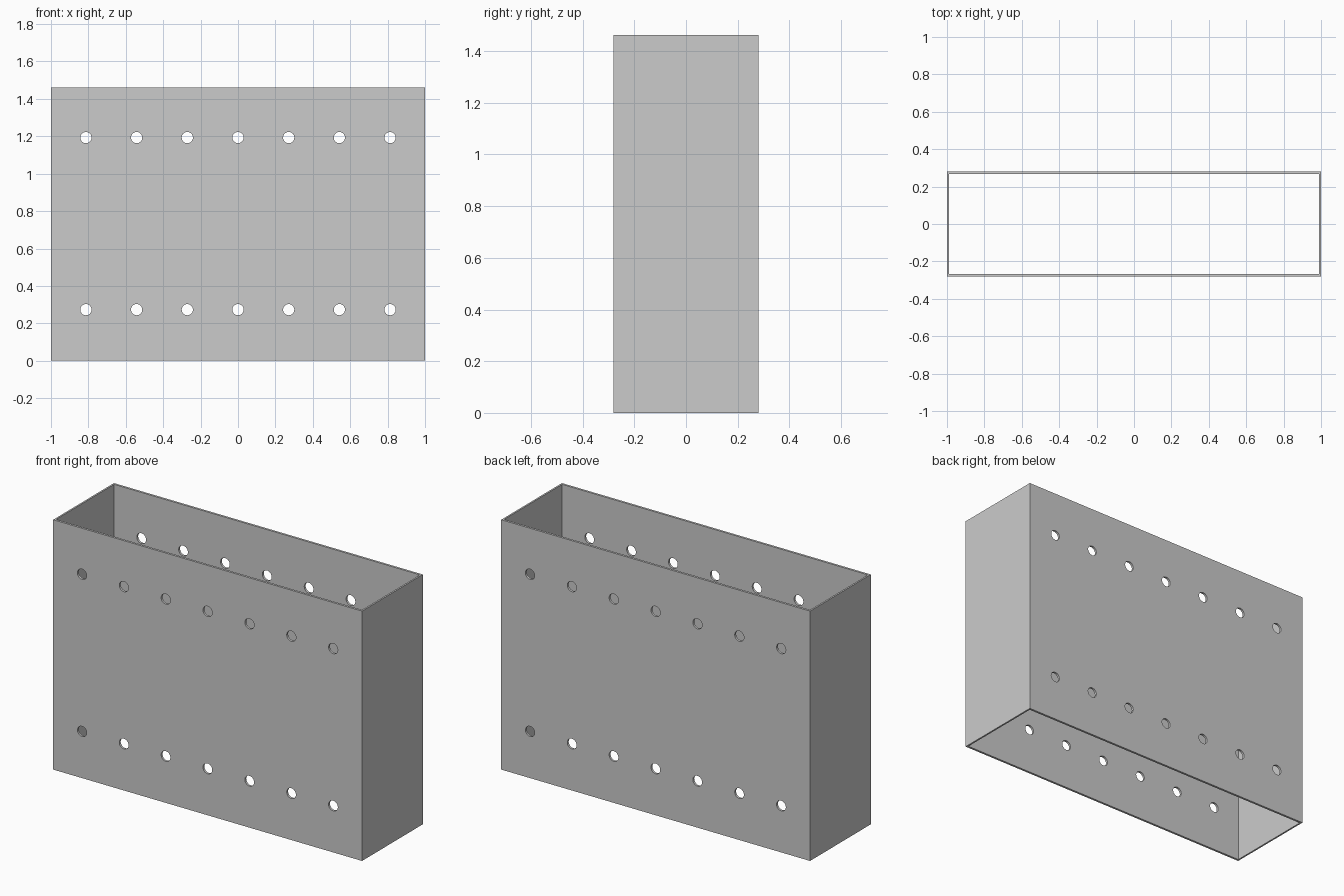
import bpy, bmesh
from math import pi
from mathutils import Matrix, Vector

if "Cube" in bpy.data.objects:
    bpy.data.objects.remove(bpy.data.objects["Cube"])

W, D, H = 2.0, 0.562, 1.462       # outer size
T_SIDE, T_FACE = 0.01, 0.013      # wall thickness
HOLE_R, PITCH = 0.03, 0.271
ROWS = (0.273, 1.193)


def make_object(name, bm):
    mesh = bpy.data.meshes.new(name)
    bm.to_mesh(mesh)
    bm.free()
    ob = bpy.data.objects.new(name, mesh)
    bpy.context.collection.objects.link(ob)
    return ob


def box(name, size):
    bm = bmesh.new()
    mat = Matrix.Translation((0, 0, H / 2)) @ Matrix.Diagonal((*size, 1))
    bmesh.ops.create_cube(bm, size=1, matrix=mat)
    return make_object(name, bm)


# Open rectangular sleeve
sleeve = box("sleeve", (W, D, H))
cavity = box("cavity_cutter", (W - 2 * T_SIDE, D - 2 * T_FACE, H + 0.2))

# Two rows of seven holes through front and back walls
bm = bmesh.new()
for z in ROWS:
    for i in range(-3, 4):
        mat = Matrix.Translation(Vector((i * PITCH, 0, z))) @ Matrix.Rotation(pi / 2, 4, 'X')
        bmesh.ops.create_cone(bm, cap_ends=True, segments=32, radius1=HOLE_R,
                              radius2=HOLE_R, depth=D + 0.2, matrix=mat)
drills = make_object("hole_cutter", bm)

# Cut, then discard the cutters
bpy.context.view_layer.objects.active = sleeve
sleeve.select_set(True)
for cutter in (cavity, drills):
    cutter.hide_render = True
    mod = sleeve.modifiers.new(cutter.name, 'BOOLEAN')
    mod.operation = 'DIFFERENCE'
    mod.solver = 'EXACT'
    mod.object = cutter
    bpy.ops.object.modifier_apply(modifier=mod.name)
    bpy.data.objects.remove(cutter)

bpy.ops.object.shade_smooth_by_angle()
